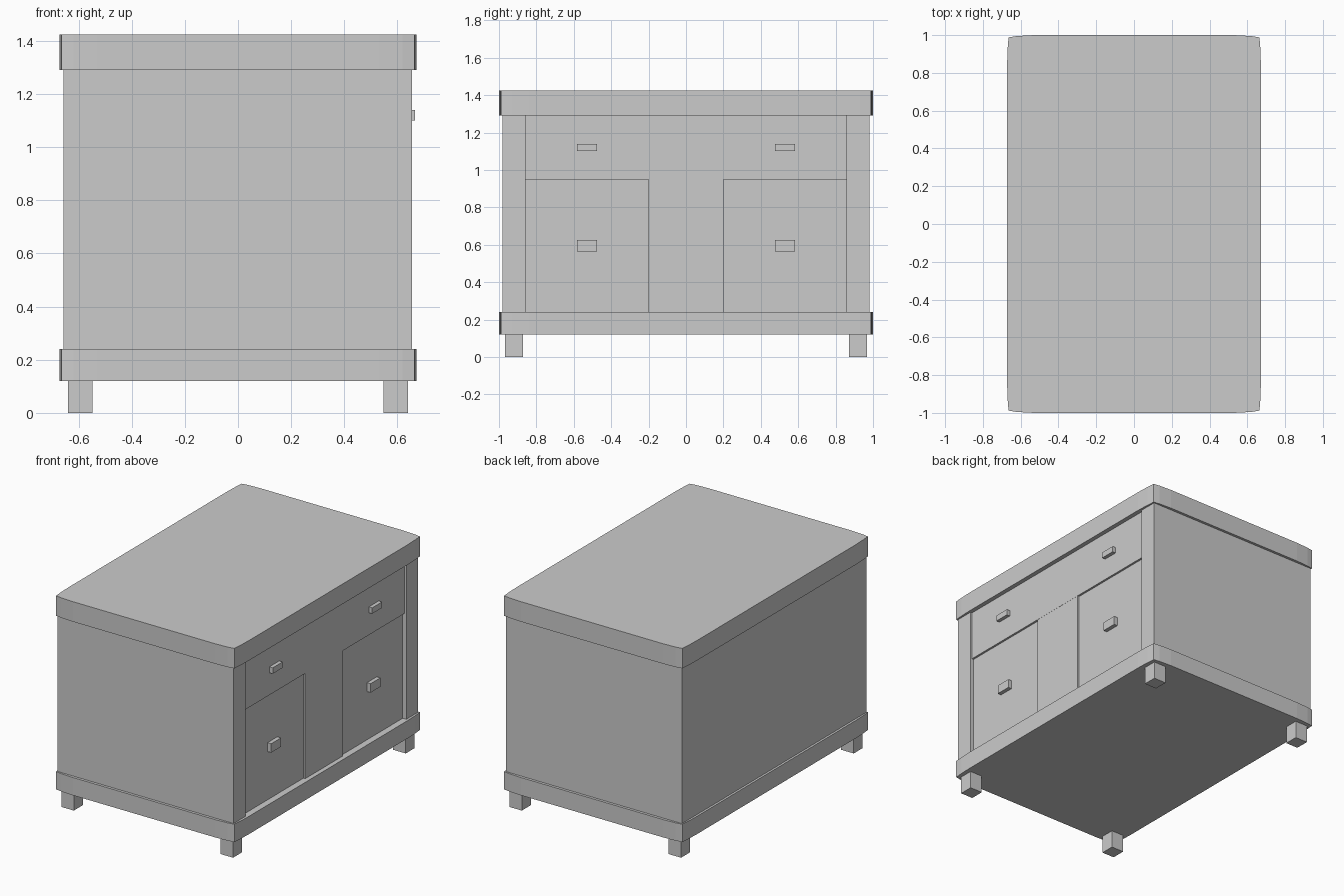
import bpy, bmesh

if "Cube" in bpy.data.objects:
    bpy.data.objects.remove(bpy.data.objects["Cube"])


def prism(name, outline, z0, z1):
    """Extrude an xy outline from z0 to z1."""
    bm = bmesh.new()
    face = bm.faces.new([bm.verts.new((x, y, z0)) for x, y in outline])
    ext = bmesh.ops.extrude_face_region(bm, geom=[face])
    top = [v for v in ext["geom"] if isinstance(v, bmesh.types.BMVert)]
    bmesh.ops.translate(bm, verts=top, vec=(0, 0, z1 - z0))
    bmesh.ops.recalc_face_normals(bm, faces=bm.faces[:])
    mesh = bpy.data.meshes.new(name)
    bm.to_mesh(mesh)
    bm.free()
    obj = bpy.data.objects.new(name, mesh)
    bpy.context.collection.objects.link(obj)
    return obj


def box(name, x0, x1, y0, y1, z0, z1):
    return prism(name, [(x0, y0), (x1, y0), (x1, y1), (x0, y1)], z0, z1)


def mirror(obj, x=False, y=False):
    mod = obj.modifiers.new("mirror", 'MIRROR')
    mod.use_axis = (x, y, False)
    mod.use_mirror_merge = False


# Slab outline: straight sides that taper slightly towards the corners
quarter = [(0.672, 0.84), (0.669, 0.93), (0.664, 0.988), (0.62, 0.995), (0.53, 1.0)]
half = quarter + [(-x, y) for x, y in reversed(quarter)]
outline = half + [(-x, -y) for x, y in half]

prism("top_slab", outline, 1.29, 1.425)
prism("base_slab", outline, 0.12, 0.24)

# Carcass with corner posts around the recessed face on +x
prism("carcass", [(-0.657, -0.982), (0.655, -0.982), (0.655, -0.857), (0.61, -0.857),
                  (0.61, 0.857), (0.655, 0.857), (0.655, 0.982), (-0.657, 0.982)],
      0.24, 1.29)

# Drawer, centre panel and the pair of deeper-set doors
box("drawer_front", 0.61, 0.642, -0.857, 0.857, 0.95, 1.29)
box("centre_panel", 0.61, 0.641, -0.2, 0.2, 0.24, 0.95)
mirror(box("door", 0.61, 0.628, 0.2, 0.857, 0.24, 0.95), y=True)

# Handles
mirror(box("drawer_handle", 0.64, 0.667, 0.477, 0.582, 1.10, 1.14), y=True)
mirror(box("door_handle", 0.626, 0.655, 0.477, 0.582, 0.565, 0.625), y=True)

# Feet
mirror(box("foot", 0.547, 0.64, 0.872, 0.967, 0, 0.12), x=True, y=True)
